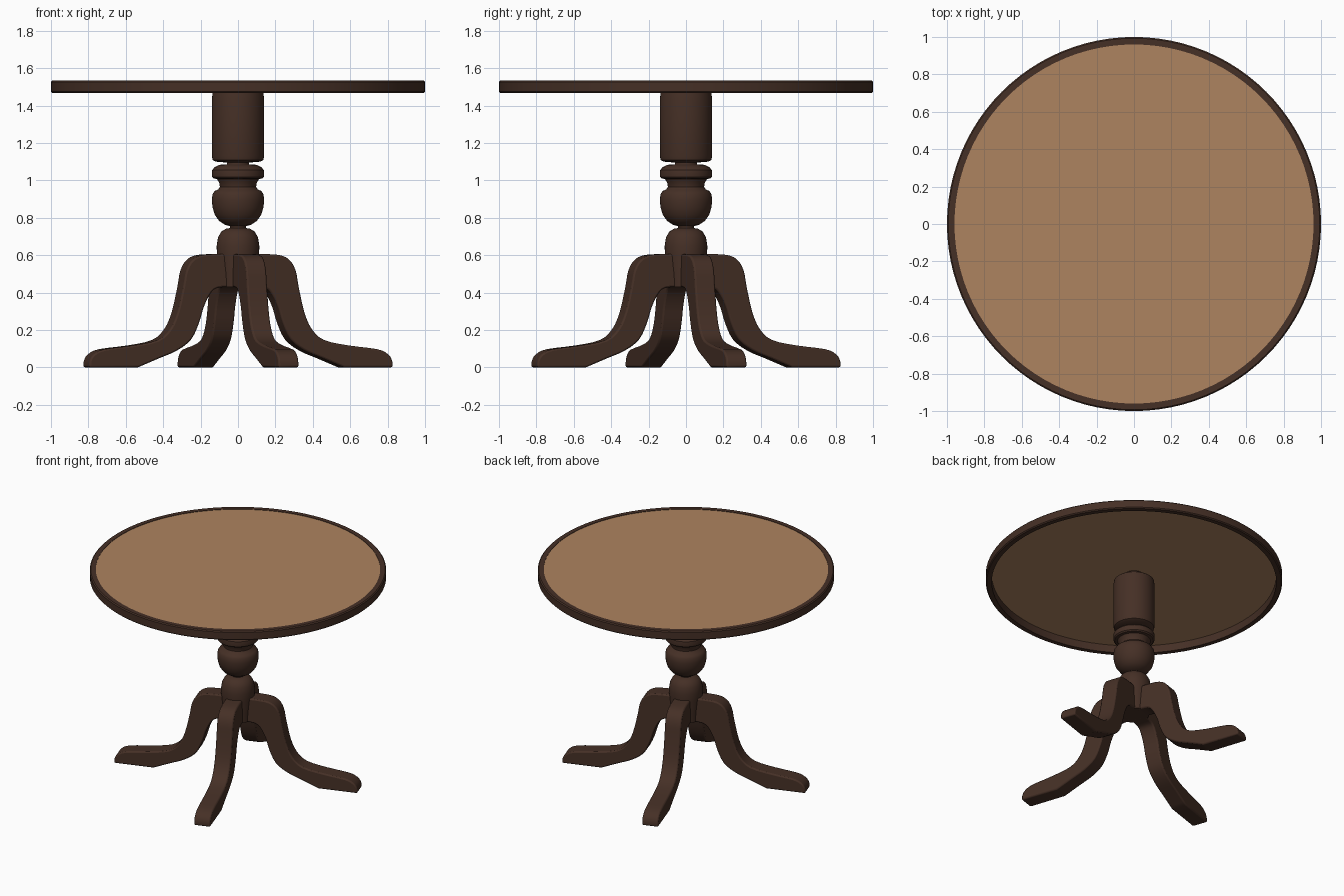
import bpy, bmesh, math
from mathutils import Vector

if "Cube" in bpy.data.objects:
    bpy.data.objects.remove(bpy.data.objects["Cube"])


def material(name, rgb):
    m = bpy.data.materials.new(name)
    m.diffuse_color = (*rgb, 1)
    m.use_nodes = True
    m.node_tree.nodes["Principled BSDF"].inputs["Base Color"].default_value = m.diffuse_color
    return m


dark = material("dark wood", (0.060, 0.029, 0.019))
tan = material("tan wood", (0.42, 0.23, 0.116))


def finish(bm, name, mat, angle=35):
    bmesh.ops.remove_doubles(bm, verts=bm.verts, dist=1e-5)
    bmesh.ops.recalc_face_normals(bm, faces=bm.faces)
    me = bpy.data.meshes.new(name)
    bm.to_mesh(me)
    bm.free()
    ob = bpy.data.objects.new(name, me)
    bpy.context.collection.objects.link(ob)
    me.materials.append(mat)
    bpy.ops.object.select_all(action='DESELECT')
    ob.select_set(True)
    bpy.context.view_layer.objects.active = ob
    bpy.ops.object.shade_smooth_by_angle(angle=math.radians(angle))
    return ob


def lathe(name, profile, mat, steps=64, closed=False):
    bm = bmesh.new()
    vs = [bm.verts.new((r, 0, z)) for r, z in profile]
    pairs = list(zip(vs, vs[1:])) + ([(vs[-1], vs[0])] if closed else [])
    es = [bm.edges.new(p) for p in pairs]
    bmesh.ops.spin(bm, geom=vs + es, cent=(0, 0, 0), axis=(0, 0, 1),
                   angle=math.tau, steps=steps, use_duplicate=False)
    return finish(bm, name, mat)


def smooth_path(pts, n=3):
    """Catmull-Rom curve through the points."""
    p = [Vector(q) for q in pts]
    p = [p[0]] + p + [p[-1]]
    out = []
    for a, b, c, d in zip(p, p[1:], p[2:], p[3:]):
        for i in range(n):
            t = i / n
            out.append(0.5 * (2 * b + (c - a) * t + (2 * a - 5 * b + 4 * c - d) * t * t
                              + (3 * b - a - 3 * c + d) * t ** 3))
    return out + [p[-1]]


# table top: dark rim ring and a thin tan panel inside it
lathe("tabletop_rim", [(0.96, 1.467), (0.993, 1.467), (1.0, 1.474), (1.0, 1.526),
                       (0.993, 1.533), (0.96, 1.533)], dark, 96, True)
lathe("tabletop_panel", [(0, 1.53), (0.962, 1.53), (0.962, 1.523), (0, 1.523)], tan, 96)

# turned pedestal column
lathe("pedestal_column", [
    (0, 1.524), (0.06, 1.524), (0.06, 1.478), (0.125, 1.478), (0.135, 1.47), (0.139, 1.44),
    (0.14, 1.30), (0.14, 1.13), (0.135, 1.108), (0.12, 1.1), (0.06, 1.095),
    (0.06, 1.085), (0.10, 1.083), (0.125, 1.07), (0.138, 1.055), (0.14, 1.035),
    (0.138, 1.018), (0.13, 1.01), (0.112, 1.007), (0.1, 0.985), (0.097, 0.965),
    (0.105, 0.952), (0.125, 0.943), (0.136, 0.925), (0.14, 0.895), (0.136, 0.855),
    (0.124, 0.815), (0.1, 0.782), (0.07, 0.762), (0.042, 0.755), (0.042, 0.745),
    (0.065, 0.741), (0.09, 0.725), (0.107, 0.695), (0.114, 0.65), (0.113, 0.6),
    (0.104, 0.5), (0.1, 0.43), (0, 0.43)], dark)

# curved legs: side profile (radius, height) extruded to the leg width
upper = [(0.05, 0.605), (0.2, 0.603), (0.27, 0.578), (0.308, 0.52), (0.326, 0.43),
         (0.358, 0.295), (0.4, 0.205), (0.47, 0.146), (0.61, 0.117), (0.77, 0.097),
         (0.83, 0.07), (0.853, 0.035), (0.855, 0.0)]
lower = [(0.58, 0.0), (0.47, 0.045), (0.36, 0.09), (0.28, 0.15), (0.235, 0.24),
         (0.21, 0.32), (0.175, 0.39), (0.135, 0.424), (0.05, 0.43)]
outline = smooth_path(upper) + smooth_path(lower)
HALF = 0.057

for i in range(4):
    bm = bmesh.new()
    face = bm.faces.new([bm.verts.new((p.x, -HALF, p.y)) for p in outline])
    ext = bmesh.ops.extrude_face_region(bm, geom=[face])
    moved = [v for v in ext["geom"] if isinstance(v, bmesh.types.BMVert)]
    bmesh.ops.translate(bm, verts=moved, vec=(0, 2 * HALF, 0))
    leg = finish(bm, f"leg_{i + 1}", dark)
    leg.rotation_euler.z = math.radians(18.5 + 90 * i)
    bev = leg.modifiers.new("edge_rounding", 'BEVEL')
    bev.width = 0.01
    bev.segments = 2
    bev.limit_method = 'ANGLE'
    bev.angle_limit = math.radians(50)
